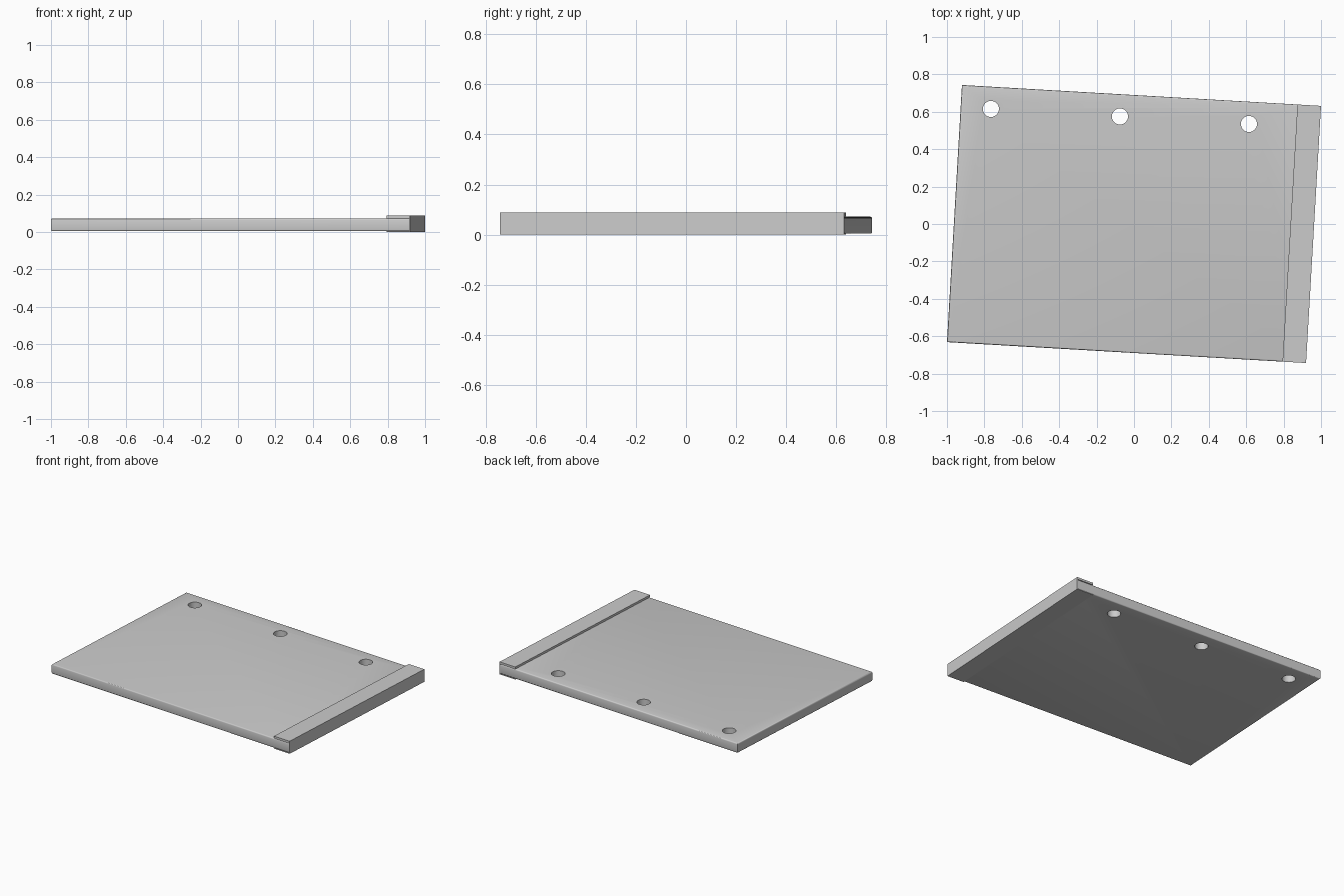
import bpy, bmesh, math

if "Cube" in bpy.data.objects:
    bpy.data.objects.remove(bpy.data.objects["Cube"])

TILT = math.radians(-3.33)      # whole model is turned slightly about z
L, W = 1.923, 1.377             # length and width before turning
X1, Y1 = L / 2, W / 2


def extrude_profile(name, pts, y0, y1):
    """Prism from an (x, z) profile, running along y."""
    bm = bmesh.new()
    face = bm.faces.new([bm.verts.new((x, y0, z)) for x, z in pts])
    ext = bmesh.ops.extrude_face_region(bm, geom=[face])
    verts = [g for g in ext["geom"] if isinstance(g, bmesh.types.BMVert)]
    bmesh.ops.translate(bm, verts=verts, vec=(0, y1 - y0, 0))
    bmesh.ops.recalc_face_normals(bm, faces=bm.faces)
    mesh = bpy.data.meshes.new(name)
    bm.to_mesh(mesh)
    bm.free()
    ob = bpy.data.objects.new(name, mesh)
    bpy.context.collection.objects.link(ob)
    return ob


def activate(ob):
    bpy.ops.object.select_all(action='DESELECT')
    ob.select_set(True)
    bpy.context.view_layer.objects.active = ob


# flat board with softened long edges
z0, z1, xe = 0.004, 0.072, X1 - 0.006
board = extrude_profile("board", [(-X1, z0), (xe, z0), (xe, z1), (-X1, z1)], -Y1, Y1)
bm = bmesh.new()
bm.from_mesh(board.data)
rim = [e for e in bm.edges
       if abs(e.verts[0].co.z - e.verts[1].co.z) < 1e-5
       and (e.verts[0].co.x + e.verts[1].co.x) / 2 < xe - 0.01]
bmesh.ops.bevel(bm, geom=rim, offset=0.008, segments=3, profile=0.5, affect='EDGES')
bm.to_mesh(board.data)
bm.free()

# three round through-holes along the back edge
for i in range(3):
    bpy.ops.mesh.primitive_cylinder_add(vertices=48, radius=0.043, depth=0.4,
                                        location=(-0.7995 + 0.691 * i, 0.5697, 0.04))
    cutter = bpy.context.object
    cutter.name = "hole_cutter"
    cutter.hide_render = True
    mod = board.modifiers.new("hole", 'BOOLEAN')
    mod.operation, mod.solver, mod.object = 'DIFFERENCE', 'EXACT', cutter
    activate(board)
    bpy.ops.object.modifier_apply(modifier=mod.name)
    bpy.data.objects.remove(cutter, do_unlink=True)

# channel strip wrapping the right end
xs, top = X1 - 0.126, 0.088
strip = extrude_profile("edge_strip", [
    (xs, 0), (X1, 0), (X1, top), (xs, top),
    (xs, z1 + 0.001), (xe, z1 + 0.001), (xe, z0), (xs, z0)], -Y1, Y1)

for ob in (board, strip):
    ob.rotation_euler.z = TILT
    activate(ob)
    bpy.ops.object.shade_smooth_by_angle(angle=math.radians(35))
